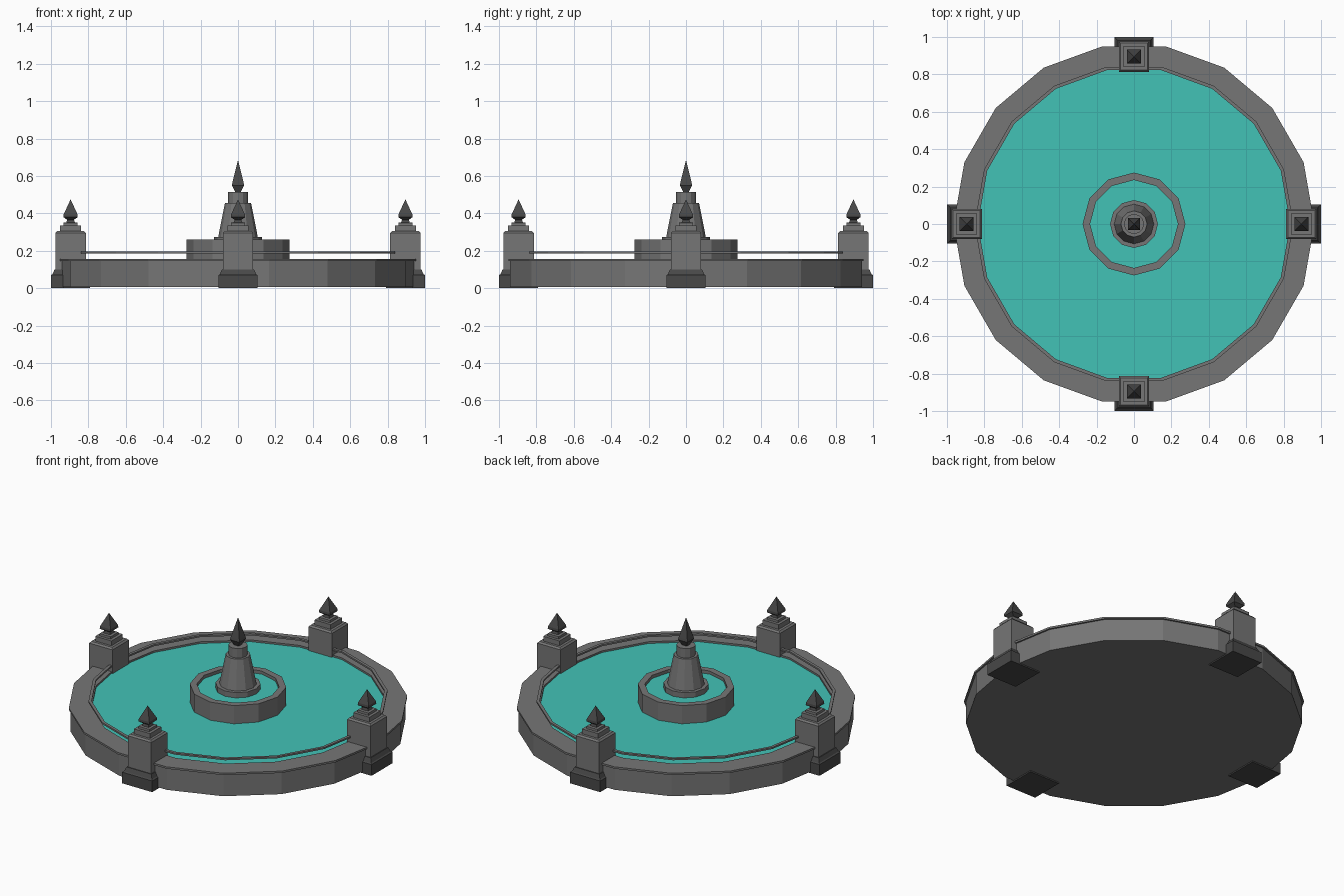
import bpy, bmesh
from math import cos, sin, pi, sqrt

cube = bpy.data.objects.get("Cube")
if cube:
    bpy.data.objects.remove(cube)


def material(name, rgb):
    m = bpy.data.materials.new(name)
    m.use_nodes = True
    m.diffuse_color = (*rgb, 1)
    m.node_tree.nodes["Principled BSDF"].inputs["Base Color"].default_value = (*rgb, 1)
    return m


STONE = material("grey stone", (0.18, 0.18, 0.18))
DARK = material("dark stone", (0.065, 0.065, 0.065))
WATER = material("teal water", (0.055, 0.54, 0.47))


def lathe(name, profile, sides, mat, centre=(0, 0), turn=0.0, ring=False):
    """Spin (radius, height) points; ring closes the profile, otherwise ends are capped."""
    bm = bmesh.new()
    loops = []
    for r, z in profile:
        loops.append([bm.verts.new((r * cos(turn + 2 * pi * i / sides),
                                    r * sin(turn + 2 * pi * i / sides), z))
                      for i in range(sides)])
    pairs = list(zip(loops, loops[1:]))
    if ring:
        pairs.append((loops[-1], loops[0]))
    else:
        bm.faces.new(loops[0])
        bm.faces.new(loops[-1])
    for a, b in pairs:
        for i in range(sides):
            j = (i + 1) % sides
            bm.faces.new((a[i], a[j], b[j], b[i]))
    bmesh.ops.remove_doubles(bm, verts=bm.verts, dist=0.00001)
    bmesh.ops.recalc_face_normals(bm, faces=bm.faces)
    mesh = bpy.data.meshes.new(name)
    bm.to_mesh(mesh)
    bm.free()
    mesh.materials.append(mat)
    obj = bpy.data.objects.new(name, mesh)
    obj.location = (*centre, 0)
    bpy.context.collection.objects.link(obj)
    return obj


def square(name, profile, mat, centre=(0, 0)):
    """Square stack given as (half width, height) points."""
    return lathe(name, [(w * sqrt(2), z) for w, z in profile], 4, mat, centre, pi / 4)


# Main basin: wall with a thin overhanging cap, floor, water and hand rail
lathe("basin_wall", [(0.955, 0.008), (0.955, 0.145), (0.965, 0.145), (0.965, 0.157),
                     (0.835, 0.157), (0.835, 0.008)], 18, STONE, ring=True)
lathe("basin_floor", [(0.837, 0.008), (0.837, 0.02)], 18, STONE)
lathe("basin_water", [(0.836, 0.13), (0.836, 0.146)], 18, WATER)
lathe("basin_rail", [(0.853, 0.186), (0.853, 0.196), (0.835, 0.196), (0.835, 0.186)],
      18, STONE, ring=True)

# Inner basin
lathe("inner_wall", [(0.275, 0.008), (0.275, 0.26), (0.235, 0.26), (0.235, 0.008)],
      12, STONE, ring=True)
lathe("inner_water", [(0.236, 0.22), (0.236, 0.24)], 12, WATER)

# Central spire
lathe("spire_body", [(0.128, 0.2), (0.128, 0.273), (0.106, 0.273), (0.07, 0.456),
                     (0.054, 0.456), (0.054, 0.515), (0.03, 0.515)], 12, STONE)
square("spire_finial", [(0.013, 0.51), (0.033, 0.55), (0.03, 0.565), (0, 0.685)], DARK)

# Four pillars around the rim
for side, (dx, dy) in {"front": (0, -1), "back": (0, 1),
                       "left": (1, 0), "right": (-1, 0)}.items():
    c = (dx * 0.895, dy * 0.895)
    square(side + "_pillar_base", [(0.105, 0), (0.105, 0.07), (0.097, 0.075),
                                   (0.086, 0.1)], DARK, c)
    square(side + "_pillar_shaft", [(0.081, 0.09), (0.081, 0.295), (0.072, 0.305),
                                    (0.056, 0.305), (0.056, 0.335), (0.038, 0.335),
                                    (0.038, 0.35), (0.025, 0.352)], STONE, c)
    square(side + "_pillar_finial", [(0.024, 0.35), (0.018, 0.366), (0.038, 0.38),
                                     (0.037, 0.395), (0, 0.475)], DARK, c)
